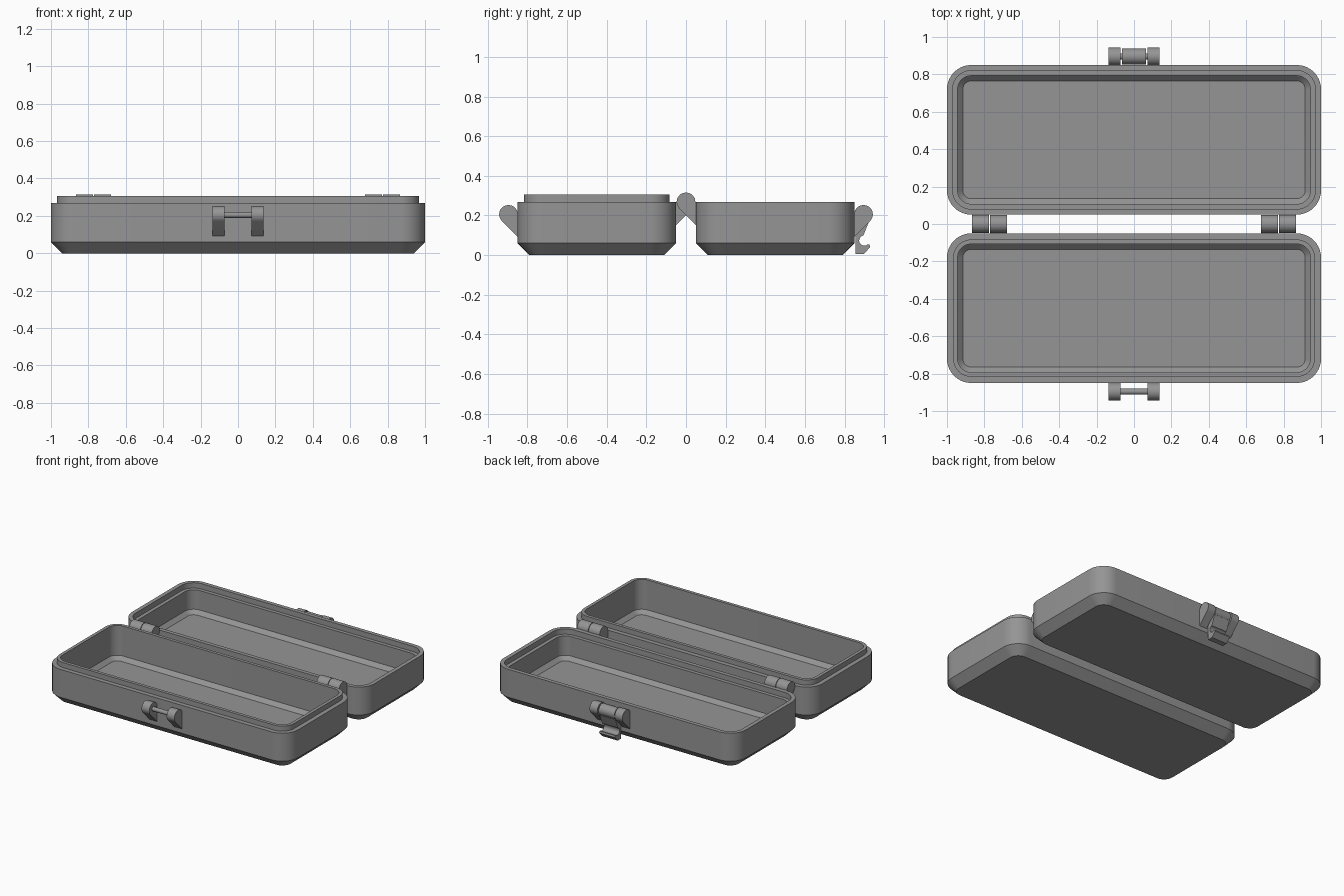
import bpy
import bmesh
from math import cos, sin, radians

cube = bpy.data.objects.get("Cube")
if cube:
    bpy.data.objects.remove(cube, do_unlink=True)

grey = bpy.data.materials.new("plain grey")
grey.use_nodes = True
grey.diffuse_color = (0.3, 0.3, 0.3, 1)
grey.node_tree.nodes["Principled BSDF"].inputs["Base Color"].default_value = (0.3, 0.3, 0.3, 1)

CORNER = 0.13      # outer corner radius of the trays
KNUCKLE = 0.047    # radius of hinge and latch knuckles
LATCH_Y, LATCH_Z = 0.896, 0.205
HINGE_Z = 0.268


def finish(name, bm):
    bmesh.ops.recalc_face_normals(bm, faces=bm.faces)
    mesh = bpy.data.meshes.new(name)
    bm.to_mesh(mesh)
    bm.free()
    mesh.materials.append(grey)
    obj = bpy.data.objects.new(name, mesh)
    bpy.context.collection.objects.link(obj)
    bpy.ops.object.select_all(action='DESELECT')
    obj.select_set(True)
    bpy.context.view_layer.objects.active = obj
    bpy.ops.object.shade_smooth_by_angle(angle=radians(30))
    return obj


def arc(cy, cz, radius, start, end, steps=24):
    angles = [radians(start + (end - start) * i / steps) for i in range(steps + 1)]
    return [(cy + radius * cos(a), cz + radius * sin(a)) for a in angles]


def bridge(bm, rings):
    for low, high in zip(rings, rings[1:]):
        for i in range(len(low)):
            j = (i + 1) % len(low)
            bm.faces.new((low[i], low[j], high[j], high[i]))
    bm.faces.new(rings[0])
    bm.faces.new(rings[-1])


def tray(name, centre_y, section):
    """Loft rounded rectangles through (inset, height) steps."""
    bm = bmesh.new()
    rings = []
    for inset, z in section:
        ring = []
        for k, (sx, sy) in enumerate(((1, 1), (-1, 1), (-1, -1), (1, -1))):
            cx, cy = sx * (1 - CORNER), centre_y + sy * (0.4 - CORNER)
            for x, y in arc(cx, cy, CORNER - inset, 90 * k, 90 * k + 90, 10):
                ring.append(bm.verts.new((x, y, z)))
        rings.append(ring)
    bridge(bm, rings)
    return finish(name, bm)


def prism(name, profile, x0, x1):
    """Extrude a y-z profile along x."""
    bm = bmesh.new()
    bridge(bm, [[bm.verts.new((x, y, z)) for y, z in profile] for x in (x0, x1)])
    return finish(name, bm)


def lug(name, cy, cz, reach, side, x0, x1):
    """Round knuckle with a sloping gusset running to the wall on the given side."""
    shape = arc(0, 0, KNUCKLE, 225, 0)
    low = -KNUCKLE * sin(radians(45)) * 2 - reach
    shape += [(reach, 0), (reach, low)]
    prism(name, [(cy + side * y, cz + z) for y, z in shape], x0, x1)


# Trays: the front one has a raised lip, the back one a matching rebate
outside = [(0.06, 0), (0, 0.06), (0, 0.268)]
inside = [(0.057, 0.083), (0.085, 0.055)]
tray("front_tray", -0.45, outside + [(0.033, 0.268), (0.033, 0.306), (0.057, 0.306)] + inside)
tray("back_tray", 0.45, outside + [(0.03, 0.268), (0.03, 0.228), (0.057, 0.228)] + inside)

# Hinges and latch lugs, mirrored left and right
for side, label in ((1, "left"), (-1, "right")):
    lug(label + "_hinge_back_knuckle", 0, HINGE_Z, 0.054, 1, side * 0.775, side * 0.866)
    lug(label + "_hinge_front_knuckle", 0, HINGE_Z, 0.054, -1, side * 0.68, side * 0.771)
    for end, y in (("front", -LATCH_Y), ("back", LATCH_Y)):
        towards = 1 if y < 0 else -1
        lug(f"{label}_{end}_latch_lug", y, LATCH_Z, 0.05, towards, side * 0.072, side * 0.135)

# Pins between the latch lugs
for end, y in (("front", -LATCH_Y), ("back", LATCH_Y)):
    prism(end + "_latch_pin", arc(y, LATCH_Z, 0.016, 0, 345, 23), -0.08, 0.08)

# Latch clip: barrel around the back pin and a hook hanging below it
prism("latch_barrel", arc(LATCH_Y, LATCH_Z, 0.042, 0, 350, 35), -0.065, 0.065)
hook = [(0.856, LATCH_Z), (0.856, 0.005), (0.897, 0.005), (0.93, 0.04), (0.926, 0.052)]
hook += arc(0.9, 0.073, 0.026, -50, -260, 14) + [(0.925, 0.172), (LATCH_Y, LATCH_Z)]
prism("latch_hook", hook, -0.065, 0.065)
